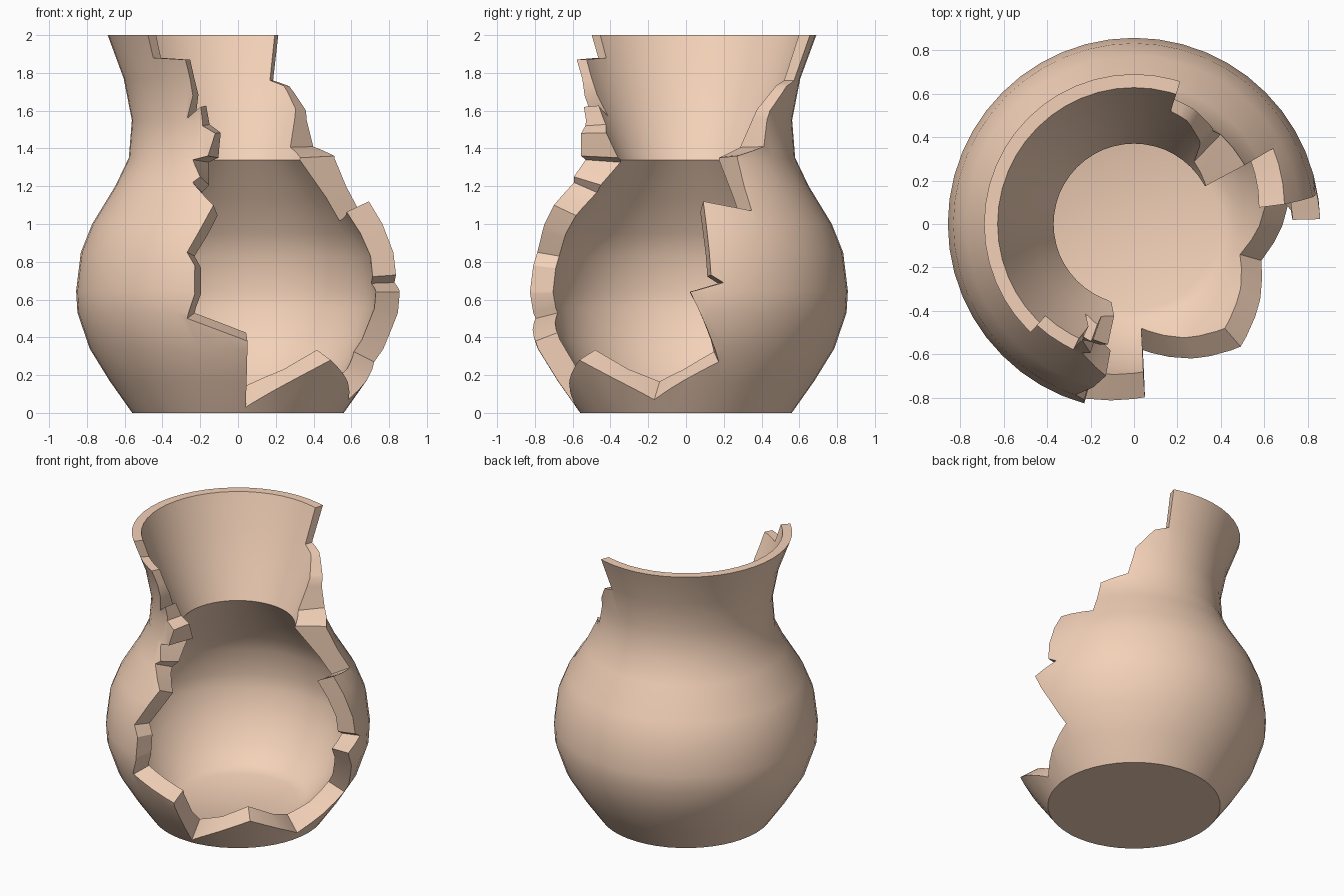
import bpy, bmesh, math
from mathutils import Vector
from mathutils.geometry import delaunay_2d_cdt

if "Cube" in bpy.data.objects:
    bpy.data.objects.remove(bpy.data.objects["Cube"])

# Vase profile: outer radius, outer height, inner radius, inner height
ROWS = [(.56, 0, .46, .12), (.68, .17, .575, .23), (.785, .34, .67, .39),
        (.85, .53, .725, .555), (.857, .645, .73, .645), (.832, .85, .71, .83),
        (.772, 1.0, .655, .95), (.65, 1.2, .53, 1.14), (.578, 1.35, .37, 1.34),
        (.562, 1.55, .465, 1.56), (.605, 1.77, .55, 1.77), (.69, 2.0, .628, 2.0)]

# Broken edges as (azimuth in degrees, height)
LEFT = [(274, .03), (273.6, .38), (251.3, .5), (254.5, .63), (254.2, .78),
        (251.1, .85), (259.5, 1.1), (248, 1.22), (251.3, 1.25), (245.8, 1.34),
        (254, 1.36), (257.8, 1.48), (250.5, 1.52), (250, 1.62), (241.5, 1.56),
        (246, 1.68), (244.3, 1.87), (226, 1.88), (226.3, 2.0)]
RIGHT = [(72, 2.0), (72, 1.76), (63, 1.73), (51, 1.6), (46, 1.41), (28, 1.36),
         (28.5, 1.07), (7.5, 1.12), (9, .73), (13.5, .69), (1.5, .64),
         (13.5, .27), (-16, .07), (-49, .28), (-86, .03)]
SEGMENTS = 48


def on_wall(az, z, inner):
    """Map azimuth and outer height to a point on the outer or inner wall."""
    for a, b in zip(ROWS, ROWS[1:]):
        if z <= b[1] + 1e-5:
            break
    t = min(1, max(0, (z - a[1]) / (b[1] - a[1])))
    k = 2 if inner else 0
    r = a[k] + (b[k] - a[k]) * t
    return Vector((r * math.cos(az), r * math.sin(az), a[k + 1] + (b[k + 1] - a[k + 1]) * t))


# Unrolled wall sheet (azimuth, height): broken outline cut by grid lines
points = [Vector((math.radians(a), z)) for a, z in [(-86, 0), (274, 0)] + LEFT + RIGHT]
outline = list(range(len(points)))
lines = []


def grid_line(p, q):
    points.extend([Vector(p), Vector(q)])
    lines.append((len(points) - 2, len(points) - 1))


step = 2 * math.pi / SEGMENTS
for i in range(-11, 37):
    grid_line((i * step, -.1), (i * step, 2.1))
for row in ROWS[1:-1]:
    grid_line((-2, row[1]), (5.5, row[1]))
verts, _, cells, _, _, sources = delaunay_2d_cdt(points, lines, [outline], 3, 1e-5)

# Roll the sheet into the outer wall and weld the seam
bm = bmesh.new()
rolled = {}
for cell, source in zip(cells, sources):
    if source:
        for i in cell:
            if i not in rolled:
                rolled[i] = bm.verts.new(on_wall(verts[i].x, verts[i].y, False))
        bm.faces.new([rolled[i] for i in cell])
bmesh.ops.remove_doubles(bm, verts=bm.verts[:], dist=1e-4)

# Inner wall, broken faces and rim
outer_faces = bm.faces[:]
border = [e for e in bm.edges if e.is_boundary]
inner = {v: bm.verts.new(on_wall(math.atan2(v.co.y, v.co.x), v.co.z, True))
         for v in bm.verts[:]}
for f in outer_faces:
    bm.faces.new([inner[v] for v in reversed(f.verts)])
base_edges, floor_edges = [], []
for e in border:
    a, b = e.verts
    if a.co.z < 1e-5 and b.co.z < 1e-5:
        base_edges.append(e)
        floor_edges.append(bm.edges.get((inner[a], inner[b])))
    else:
        bm.faces.new((a, b, inner[b], inner[a]))

# Base disc and softly dished inside floor
bmesh.ops.edgeloop_fill(bm, edges=base_edges)
floor = bmesh.ops.edgeloop_fill(bm, edges=floor_edges)["faces"]
bmesh.ops.inset_individual(bm, faces=floor, thickness=.07)
for v in floor[0].verts:
    v.co.z = .09
bmesh.ops.recalc_face_normals(bm, faces=bm.faces[:])

mesh = bpy.data.meshes.new("broken_vase")
bm.to_mesh(mesh)
bm.free()
vase = bpy.data.objects.new("broken_vase", mesh)
bpy.context.collection.objects.link(vase)

# Clay colour
clay = bpy.data.materials.new("clay")
clay.diffuse_color = (.9, .64, .48, 1)
clay.use_nodes = True
clay.node_tree.nodes["Principled BSDF"].inputs["Base Color"].default_value = clay.diffuse_color
mesh.materials.append(clay)

bpy.context.view_layer.objects.active = vase
vase.select_set(True)
bpy.ops.object.shade_smooth_by_angle(angle=math.radians(30))
